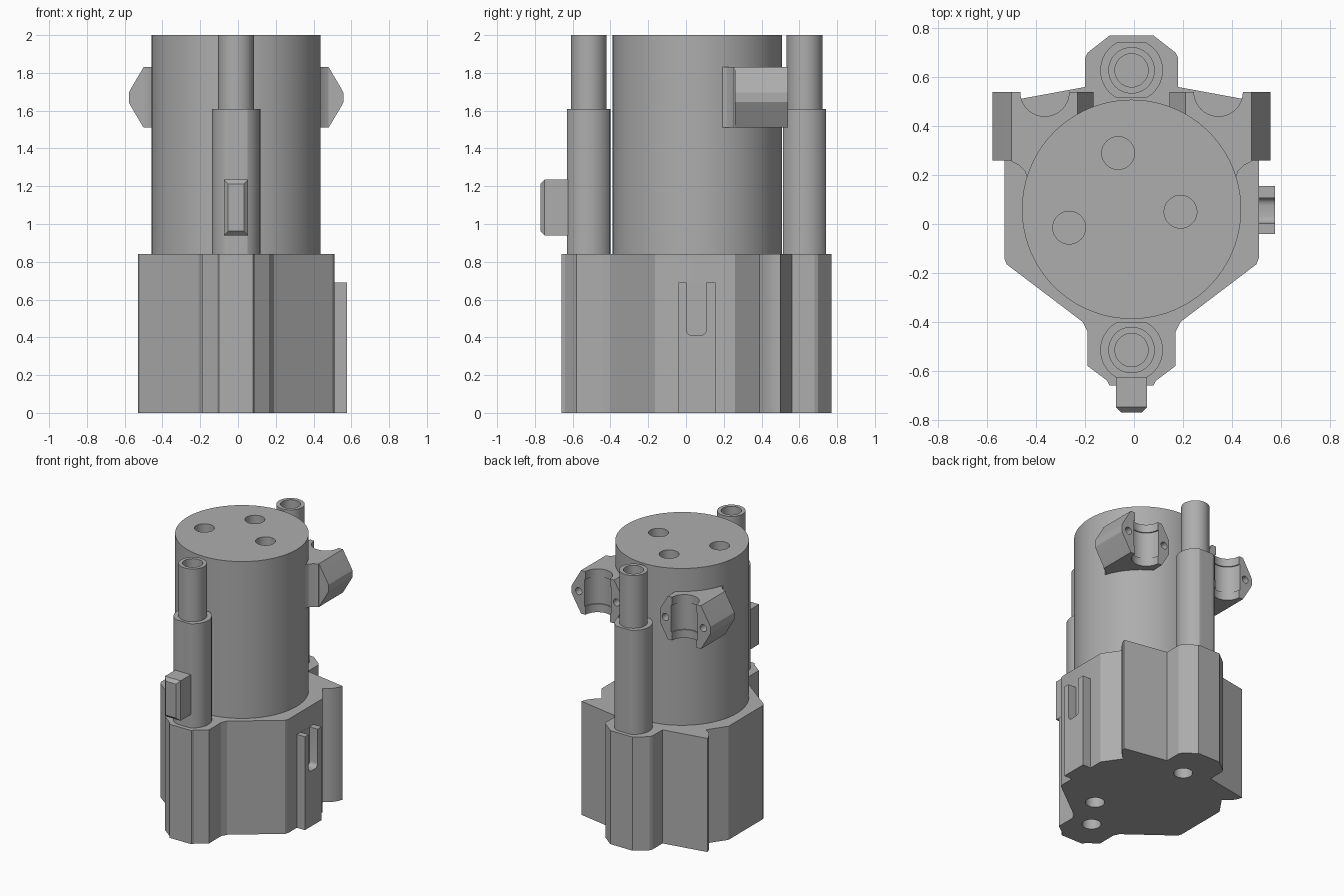
import bpy, bmesh, math

if "Cube" in bpy.data.objects:
    bpy.data.objects.remove(bpy.data.objects["Cube"], do_unlink=True)

grey = bpy.data.materials.new("plain_grey")
GREY = (0.42, 0.42, 0.42, 1)
grey.use_nodes = True
grey.diffuse_color = GREY
grey.node_tree.nodes["Principled BSDF"].inputs["Base Color"].default_value = GREY

CX = -0.01          # shared centre line
CENTRE_Y = 0.06     # middle of the main barrel


def prism(name, pts, lo, hi, axis="Z"):
    """Extrude a closed outline along Z (x, y points) or Y (x, z points)."""
    place = (lambda a, b, d: (a, b, d)) if axis == "Z" else (lambda a, b, d: (a, d, b))
    bm = bmesh.new()
    ends = [[bm.verts.new(place(a, b, d)) for a, b in pts] for d in (lo, hi)]
    bm.faces.new(ends[0])
    bm.faces.new(ends[1])
    n = len(pts)
    for i in range(n):
        j = (i + 1) % n
        bm.faces.new((ends[0][i], ends[0][j], ends[1][j], ends[1][i]))
    bmesh.ops.recalc_face_normals(bm, faces=bm.faces)
    mesh = bpy.data.meshes.new(name)
    bm.to_mesh(mesh)
    bm.free()
    mesh.materials.append(grey)
    ob = bpy.data.objects.new(name, mesh)
    bpy.context.collection.objects.link(ob)
    return ob


def arc(x, y, r, start=0, end=360, n=64):
    full = end - start == 360
    steps = n if full else n - 1
    angles = [math.radians(start + (end - start) * i / steps) for i in range(n)]
    return [(x + r * math.cos(a), y + r * math.sin(a)) for a in angles]


def box(name, x0, x1, y0, y1, z0, z1):
    return prism(name, [(x0, y0), (x1, y0), (x1, y1), (x0, y1)], z0, z1)


def boolean(target, other, kind="DIFFERENCE"):
    """Apply a boolean and discard the helper shape."""
    bpy.context.view_layer.objects.active = target
    mod = target.modifiers.new("cut", "BOOLEAN")
    mod.operation, mod.solver, mod.object = kind, "EXACT", other
    bpy.ops.object.modifier_apply(modifier=mod.name)
    bpy.data.objects.remove(other, do_unlink=True)


def drill(target, x, y, r, lo, hi, axis="Z"):
    boolean(target, prism("drill", arc(x, y, r, n=40), lo, hi, axis))


# Base housing: half outline from the front to the back, with a concave groove
half = [(0.09, -0.66), (0.1, -0.64), (0.18, -0.58), (0.18, -0.44), (0.2, -0.4),
        (0.51, -0.165), (0.52, -0.14), (0.52, 0.26), (0.43, 0.39)]
half += arc(0.355, 0.54, 0.165, -65, -14, 14)[1:]
half += [(0.19, 0.56), (0.19, 0.68), (0.18, 0.7), (0.09, 0.77)]
outline = [(CX + x, y) for x, y in half] + [(CX - x, y) for x, y in reversed(half)]
base = prism("base_housing", outline, 0, 0.84)
for hx, hy in ((CX, 0.5), (0.02, -0.42), (0.19, -0.18)):
    drill(base, hx, hy, 0.064, -0.1, 0.15)

# Main barrel with three sockets in its top
barrel = prism("main_barrel", arc(CX, CENTRE_Y, 0.448, n=96), 0.83, 2)
for hx, hy in ((-0.065, 0.29), (0.19, 0.05), (-0.265, -0.015)):
    drill(barrel, hx, hy, 0.067, 1.85, 2.1)

# Front and back posts: flattened sleeve below, hollow tube above
for side, y in (("front", -0.515), ("back", 0.628)):
    ring = [(px, max(y - 0.114, min(y + 0.114, py))) for px, py in arc(CX, y, 0.128)]
    prism(side + "_sleeve", ring, 0.83, 1.61)
    tube = prism(side + "_tube", arc(CX, y, 0.095, n=48), 1.6, 2)
    drill(tube, CX, y, 0.068, 1.65, 2.1)

# Front catch with bevelled outer end
catch = box("front_catch", CX - 0.064, CX + 0.064, -0.77, -0.6, 0.94, 1.235)
bm = bmesh.new()
bm.from_mesh(catch.data)
rim = [e for e in bm.edges if all(v.co.y < -0.7 for v in e.verts)]
bmesh.ops.bevel(bm, geom=rim, offset=0.022, segments=1, affect="EDGES")
bm.to_mesh(catch.data)
bm.free()

# Side bracket with a round-bottomed slot
bracket = box("side_bracket", 0.5, 0.576, -0.04, 0.155, 0, 0.69)
slot = box("slot", 0.511, 0.7, 0.003, 0.107, 0.41, 0.8)
bm = bmesh.new()
bm.from_mesh(slot.data)
low = [e for e in bm.edges if all(v.co.z < 0.5 for v in e.verts)
       and abs(e.verts[0].co.x - e.verts[1].co.x) > 0.1]
bmesh.ops.bevel(bm, geom=low, offset=0.03, segments=4, profile=0.5, affect="EDGES")
bm.to_mesh(slot.data)
bm.free()
boolean(bracket, slot)

# Pair of six-sided half clamps at the back
for side, s in (("left", 1), ("right", -1)):
    mid = CX + s * 0.355
    hexagon = [(0.2, 1.62), (0.213, 1.645), (0.213, 1.695), (0.2, 1.72), (0.135, 1.83),
               (-0.135, 1.83), (-0.2, 1.72), (-0.2, 1.62), (-0.135, 1.51), (0.135, 1.51)]
    clamp = prism(side + "_clamp", [(mid + s * a, z) for a, z in hexagon], 0.26, 0.54, "Y")
    drill(clamp, mid, 0.54, 0.1, 1.4, 1.95)
    drill(clamp, mid, 0.54, 0.108, 1.57, 1.77)
    for t in (-1, 1):
        drill(clamp, mid + t * 0.155, 1.67, 0.026, 0.4, 0.6, "Y")
    web = [(0.49, 0.265), (0.49, 0.255), (0.46, 0.24), (0.435, 0.215), (0.42, 0.17), (0.3, 0.265)]
    prism(side + "_clamp_web", [(CX + s * a, b) for a, b in web], 1.51, 1.83)

# Smooth the round walls and keep the edges crisp
bpy.ops.object.select_all(action="DESELECT")
for ob in bpy.context.collection.objects:
    if ob.type == "MESH" and ob.data.materials and ob.data.materials[0] == grey:
        ob.select_set(True)
        bpy.context.view_layer.objects.active = ob
bpy.ops.object.shade_smooth_by_angle(angle=math.radians(25))
